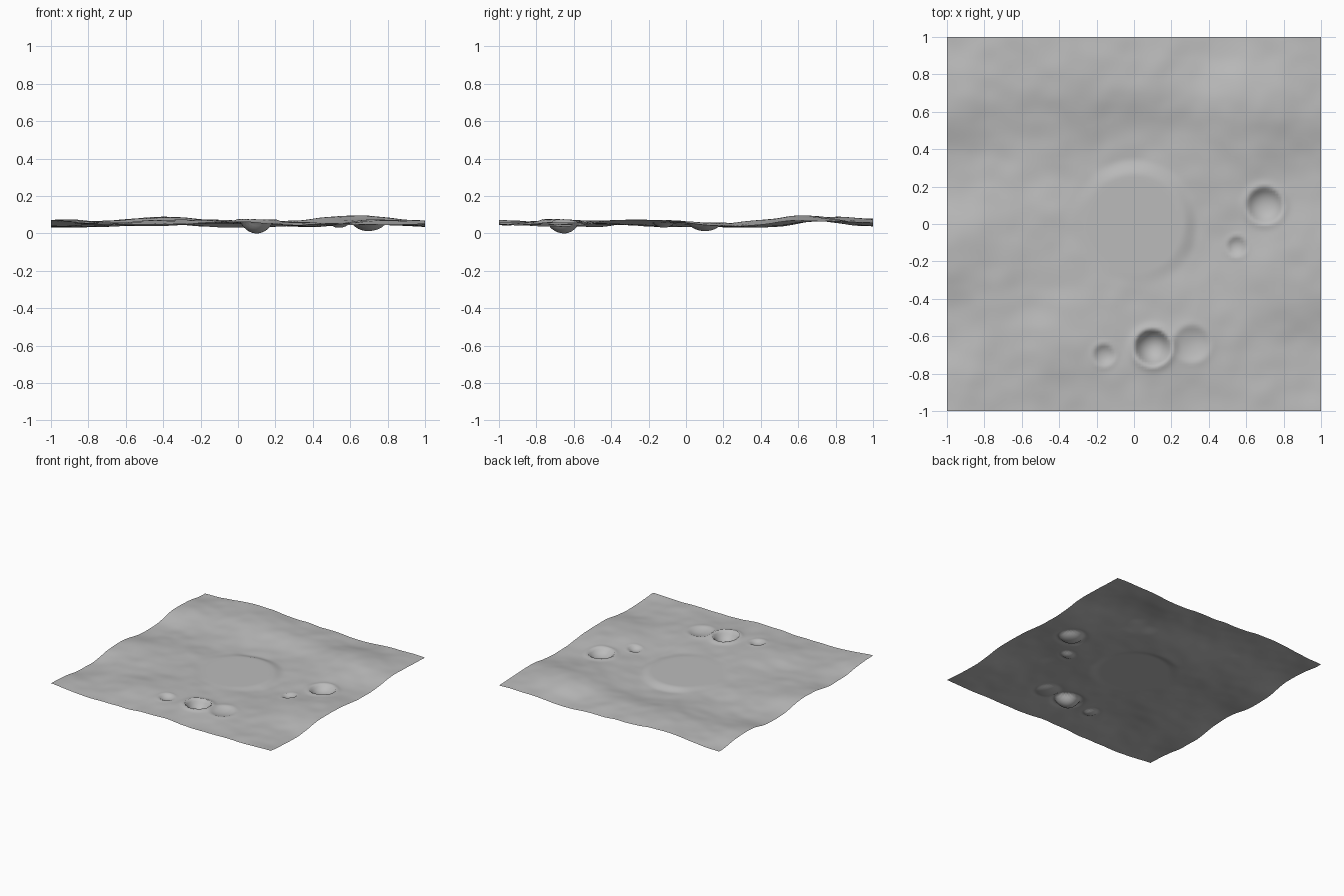
import bpy
import bmesh
import math
from mathutils import Vector, noise

# Remove the default cube
default = bpy.data.objects.get("Cube")
if default:
    bpy.data.objects.remove(default, do_unlink=True)

# Broad hills and valleys: x and y in tenths, height in hundredths
HILLS = [
    (-10, -10, 7), (-10, -5, 3), (-10, -1, 8), (-10, 2, 2), (-10, 7, 8), (-10, 10, 3),
    (-4, -10, 3), (-1, -10, 6), (4, -10, 4), (10, -10, 5),
    (10, -7, 3), (10, -2, 6), (10, 3, 3), (10, 7, 7), (10, 10, 5),
    (-6, 10, 7), (0, 10, 4), (4, 10, 3), (7, 10, 5),
    (-4, -7, 9), (-7, -2, 6), (-6, -5, 4), (-4, 7, 9), (0, 8, 8), (0, 4, 2),
    (-4, 4, 4), (-7, 4, 3), (-5, 0, 5), (4, -1, 3), (6, 6, 11), (4, 4, 4),
    (7, 1, 5), (8, -3, 8), (3, -4, 5), (0, -5, 5), (1, -7, 6), (6, -8, 4),
    (-7, -8, 4), (5, -6, 5),
]

# Craters: centre x, centre y, radius, depth, rim height
CRATERS = [
    (0.1, -0.66, 0.1, 0.06, 0.012),
    (0.7, 0.1, 0.1, 0.04, 0.008),
    (-0.16, -0.7, 0.06, 0.018, 0.004),
    (0.55, -0.12, 0.055, 0.016, 0.004),
    (0.31, -0.64, 0.1, 0.016, 0.003),
]
PAD_HEIGHT = 0.05
SPREAD = 0.17
CELLS = 128


def smoothstep(low, high, value):
    t = min(max((value - low) / (high - low), 0), 1)
    return t * t * (3 - 2 * t)


def hills(x, y):
    """Blend the broad heights by distance."""
    total, weight = 0.0, 0.0
    for hx, hy, hz in HILLS:
        d2 = (x - hx / 10) ** 2 + (y - hy / 10) ** 2
        w = math.exp(-d2 / (2 * SPREAD ** 2))
        total += w * hz / 100
        weight += w
    return total / weight


def ripples(x, y):
    """Small uneven ground."""
    return (0.008 * noise.noise(Vector((x * 4, y * 4, 0.3)))
            + 0.004 * noise.noise(Vector((x * 9, y * 9, 1.7))))


def crater(x, y, cx, cy, radius, depth, rim):
    t = math.hypot(x - cx, y - cy) / radius
    bowl = -depth * max(1 - t * t, 0)
    return bowl + rim * math.exp(-((t - 1) / 0.25) ** 2)


def height(x, y):
    z = hills(x, y) + ripples(x, y)
    z += sum(crater(x, y, *c) for c in CRATERS)
    # Level round pad in the middle with a soft edge
    blend = smoothstep(0.26, 0.35, math.hypot(x, y))
    return PAD_HEIGHT + (z - PAD_HEIGHT) * blend


# Ground sheet
bm = bmesh.new()
bmesh.ops.create_grid(bm, x_segments=CELLS, y_segments=CELLS, size=1)
for v in bm.verts:
    v.co.z = height(v.co.x, v.co.y)
lowest = min(v.co.z for v in bm.verts)
for v in bm.verts:
    v.co.z -= lowest
for f in bm.faces:
    f.smooth = True
mesh = bpy.data.meshes.new("cratered_ground")
bm.to_mesh(mesh)
bm.free()
ground = bpy.data.objects.new("cratered_ground", mesh)
bpy.context.collection.objects.link(ground)

# Grey rock colour
rock = bpy.data.materials.new("grey_rock")
rock.use_nodes = True
grey = (0.5, 0.5, 0.5, 1)
rock.diffuse_color = grey
rock.node_tree.nodes["Principled BSDF"].inputs["Base Color"].default_value = grey
mesh.materials.append(rock)
